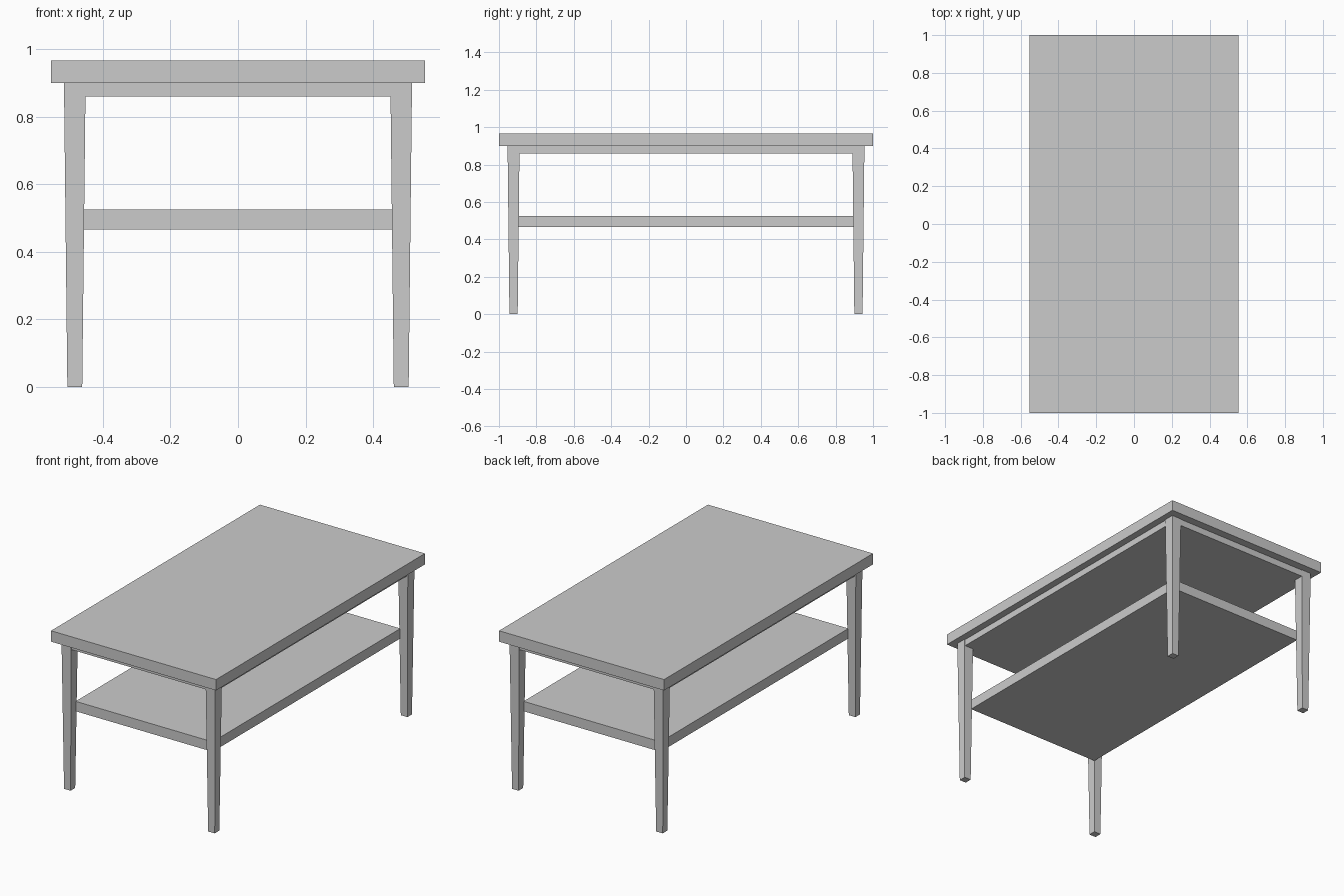
import bpy, bmesh

if "Cube" in bpy.data.objects:
    bpy.data.objects.remove(bpy.data.objects["Cube"])


def prism(name, bottom, top, z0, z1):
    """Four-sided solid between two rectangles (x0, x1, y0, y1)."""
    bm = bmesh.new()
    rings = []
    for (x0, x1, y0, y1), z in ((bottom, z0), (top, z1)):
        rings.append([bm.verts.new((x, y, z))
                      for x, y in ((x0, y0), (x1, y0), (x1, y1), (x0, y1))])
    for ring in rings:
        bm.faces.new(ring)
    for i in range(4):
        j = (i + 1) % 4
        bm.faces.new((rings[0][i], rings[0][j], rings[1][j], rings[1][i]))
    bmesh.ops.recalc_face_normals(bm, faces=bm.faces)
    mesh = bpy.data.meshes.new(name)
    bm.to_mesh(mesh)
    bm.free()
    ob = bpy.data.objects.new(name, mesh)
    bpy.context.collection.objects.link(ob)
    return ob


def slab(name, hx, hy, z0, z1):
    """Centred box given half sizes."""
    rect = (-hx, hx, -hy, hy)
    return prism(name, rect, rect, z0, z1)


# Table top, the frame under it and the lower shelf
slab("table_top", 0.553, 1.0, 0.90, 0.966)
slab("top_frame", 0.510, 0.951, 0.86, 0.90)
slab("lower_shelf", 0.459, 0.899, 0.465, 0.525)

# Tapered legs at the four corners
leg_x, leg_y = 0.483, 0.922
for side, sx in (("left", -1), ("right", 1)):
    for end, sy in (("front", -1), ("back", 1)):
        cx, cy = sx * leg_x, sy * leg_y
        foot, head = [(cx - h, cx + h, cy - h, cy + h) for h in (0.022, 0.032)]
        prism(f"{end}_{side}_leg", foot, head, 0.0, 0.90)
